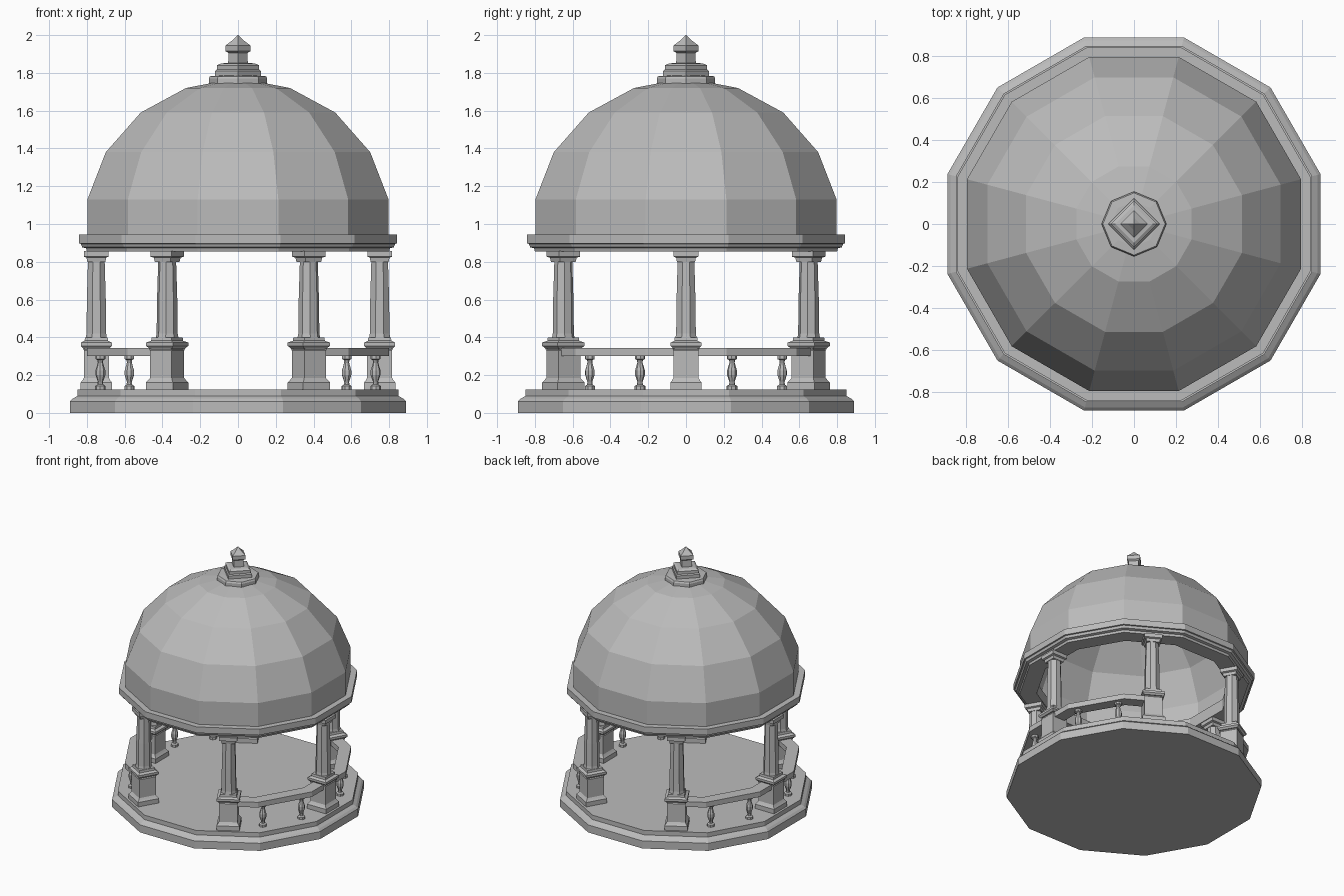
import bpy, bmesh, math
from mathutils import Matrix, Vector

if "Cube" in bpy.data.objects:
    bpy.data.objects.remove(bpy.data.objects["Cube"])

stone = bpy.data.materials.new("grey_stone")
stone.diffuse_color = (0.5, 0.5, 0.5, 1)
stone.use_nodes = True
stone.node_tree.nodes["Principled BSDF"].inputs["Base Color"].default_value = stone.diffuse_color


def finish(bm, name):
    bmesh.ops.recalc_face_normals(bm, faces=bm.faces)
    me = bpy.data.meshes.new(name)
    bm.to_mesh(me)
    bm.free()
    me.materials.append(stone)
    ob = bpy.data.objects.new(name, me)
    bpy.context.collection.objects.link(ob)
    return ob


def stack(bm, profile, n, rot=None, ring=False, m=Matrix()):
    """Sweep (apothem, z) profile round an n-gon; ring=True closes profile on itself."""
    rot = math.pi / n if rot is None else rot
    k = 1 / math.cos(math.pi / n)
    rows = []
    for r, z in profile:
        rows.append([bm.verts.new(m @ Vector((r * k * math.cos(rot + i * math.tau / n),
                                              r * k * math.sin(rot + i * math.tau / n), z)))
                     for i in range(n)])
    pairs = list(zip(rows, rows[1:])) + ([(rows[-1], rows[0])] if ring else [])
    faces = []
    for a, b in pairs:
        for i in range(n):
            j = (i + 1) % n
            faces.append(bm.faces.new((a[i], a[j], b[j], b[i])))
    if not ring:
        bm.faces.new(rows[0])
        bm.faces.new(rows[-1])
    return faces


def lathe(name, profile, n, **kw):
    bm = bmesh.new()
    stack(bm, profile, n, **kw)
    return finish(bm, name)


# stepped floor
lathe("floor_base", [(.89, 0), (.89, .06), (.875, .075), (.85, .09), (.85, .125)], 12)

# cornice ring
lathe("cornice", [(.68, .855), (.80, .855), (.805, .872), (.825, .877), (.832, .895),
                  (.842, .897), (.842, .945), (.68, .945)], 12, ring=True)

# hollow dome
outer = [(.797, .94), (.797, 1.13), (.70, 1.38), (.515, 1.59), (.275, 1.72), (.12, 1.75)]
inner = [(.10, 1.73), (.268, 1.70), (.502, 1.575), (.682, 1.37), (.777, 1.125), (.777, .94)]
bm = bmesh.new()
stack(bm, outer + inner, 12, ring=True)
finish(bm, "dome")

# finial
c = math.cos(math.pi / 4)
lathe("finial_plinth", [(.143, 1.735), (.143, 1.77), (.137, 1.782), (.10, 1.785)], 8, rot=0)
lathe("finial", [(r * c, z) for r, z in
                 [(.122, 1.78), (.122, 1.81), (.112, 1.818), (.112, 1.84), (.09, 1.85), (.052, 1.853),
                  (.05, 1.905), (.066, 1.915), (.066, 1.945), (.03, 1.972), (.001, 2.0)]], 4, rot=0)

# six columns on panelled pedestals
for k in range(6):
    a = k * math.pi / 3
    m = Matrix.Rotation(a, 4, 'Z') @ Matrix.Translation((.75, 0, 0))
    bm = bmesh.new()
    ped = [(.083, .12), (.083, .16), (.074, .172), (.066, .185), (.066, .33), (.07, .342),
           (.082, .355), (.082, .372), (.062, .382), (.06, .40)]
    sides = stack(bm, ped, 4, m=m)[16:20]
    bmesh.ops.inset_individual(bm, faces=sides, thickness=.03, depth=0)
    bmesh.ops.inset_individual(bm, faces=sides, thickness=.006, depth=-.007)
    finish(bm, "pedestal_%d" % k)
    lathe("column_shaft_%d" % k, [(.056, .395), (.052, .42), (.05, .6), (.044, .81)], 8, m=m)
    lathe("capital_%d" % k, [(.048, .80), (.052, .822), (.065, .827), (.065, .856)], 4, m=m)

# handrails with balusters on both sides; front and back stay open
bal = [(.026, .12), (.026, .142), (.014, .15), (.013, .165), (.024, .20), (.024, .225),
       (.013, .265), (.014, .28), (.025, .285), (.025, .303)]
for side, turn in (("right", 0), ("left", math.pi)):
    bm = bmesh.new()
    prev = None
    for deg in (-60, -45, -15, 15, 45, 60):
        t = math.radians(deg) + turn
        f = 1 if abs(deg) == 60 else 1 / math.cos(math.radians(15))
        row = [bm.verts.new((r * f * math.cos(t), r * f * math.sin(t), z))
               for r, z in ((.71, .302), (.80, .302), (.80, .343), (.71, .343))]
        if prev:
            for i in range(4):
                bm.faces.new((prev[i], prev[(i + 1) % 4], row[(i + 1) % 4], row[i]))
        else:
            bm.faces.new(row)
        prev = row
    bm.faces.new(prev)
    finish(bm, side + "_handrail")
    for i, deg in enumerate((-41.5, -18.5, 18.5, 41.5)):
        m = Matrix.Rotation(math.radians(deg) + turn, 4, 'Z') @ Matrix.Translation((.768, 0, 0))
        lathe("%s_baluster_%d" % (side, i), bal, 8, m=m)
